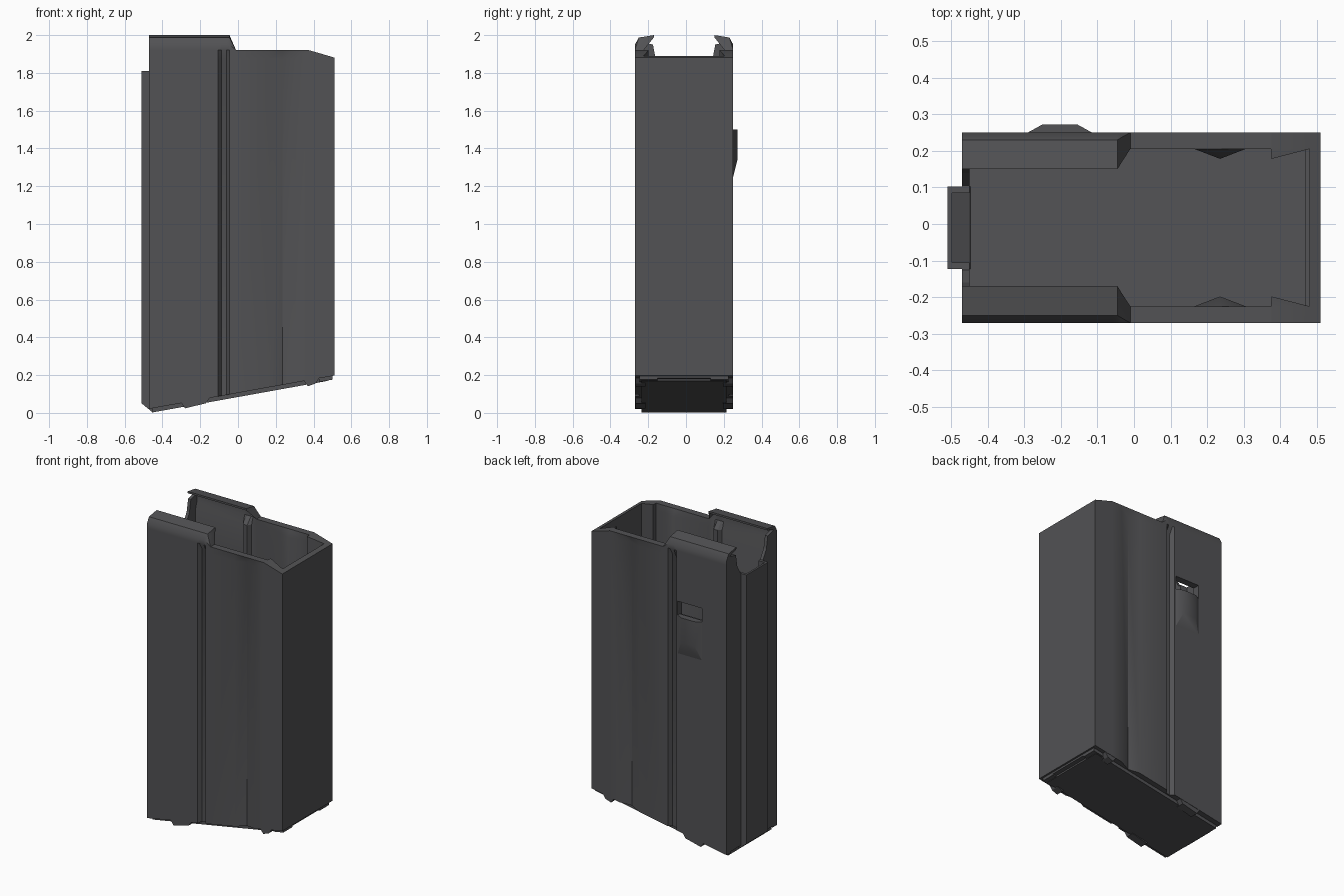
import bpy
import bmesh
import math
from mathutils import Vector

cube = bpy.data.objects.get("Cube")
if cube:
    bpy.data.objects.remove(cube, do_unlink=True)

CY = -0.01      # middle of the body in y
HALF = 0.26     # half of the body depth
WALL = 0.045    # side wall thickness


def make_material(name, rgb):
    mat = bpy.data.materials.new(name)
    mat.use_nodes = True
    mat.diffuse_color = (*rgb, 1)
    mat.node_tree.nodes["Principled BSDF"].inputs["Base Color"].default_value = (*rgb, 1)
    return mat


METAL = make_material("dark grey metal", (0.085, 0.085, 0.09))


def finish(name, bm, smooth=False):
    bmesh.ops.remove_doubles(bm, verts=bm.verts, dist=0.0001)
    bmesh.ops.recalc_face_normals(bm, faces=bm.faces)
    mesh = bpy.data.meshes.new(name)
    bm.to_mesh(mesh)
    bm.free()
    mesh.materials.append(METAL)
    obj = bpy.data.objects.new(name, mesh)
    bpy.context.collection.objects.link(obj)
    if smooth:
        bpy.ops.object.select_all(action="DESELECT")
        obj.select_set(True)
        bpy.context.view_layer.objects.active = obj
        bpy.ops.object.shade_smooth_by_angle(angle=math.radians(30))
    return obj


def loft(name, loops, smooth=False):
    """Skin closed loops of equal length and cap both ends."""
    bm = bmesh.new()
    rings = [[bm.verts.new(p) for p in loop] for loop in loops]
    n = len(rings[0])
    for a, b in zip(rings, rings[1:]):
        for i in range(n):
            j = (i + 1) % n
            bm.faces.new((a[i], a[j], b[j], b[i]))
    bm.faces.new(rings[0])
    bm.faces.new(rings[-1])
    return finish(name, bm, smooth)


def prism_y(name, profile, y0, y1):
    """Extrude an (x, z) profile along y."""
    return loft(name, [[(x, CY + y, z) for x, z in profile] for y in (y0, y1)])


def bottom(x):
    return 0.025 + (x + 0.45) * 0.18


def top(x):
    return 1.92 - max(0, x - 0.38) * 0.3


def slab(name, x0, x1, y0, y1, low, high):
    """Plate that follows the sloping bottom, offset by low and high."""
    profile = [(x0, bottom(x0) + low), (x1, bottom(x1) + low),
               (x1, bottom(x1) + high), (x0, bottom(x0) + high)]
    return prism_y(name, profile, y0, y1)


def wall_section(x, groove, lip, guide, side):
    """Cross-section of one side wall; lip runs from 0 (plain rim) to 1."""
    zt, zb = top(x), bottom(x)
    zg = min(1.875, zt - 0.012)
    inner = HALF - WALL

    def mix(y, z, rim):
        return (rim + (y - rim) * lip, zt + (z - zt) * lip)

    pts = [(HALF - groove, zb), (HALF - groove, zg), (HALF, zt),
           mix(HALF, 1.95, HALF), mix(HALF - 0.02, 1.987, HALF),
           mix(HALF - 0.1, 2.0, HALF),
           mix(HALF - 0.1, 1.988, inner), mix(HALF - 0.03, 1.965, inner),
           (inner + 0.015 * lip - guide, zt),
           (inner - groove - guide, zg), (inner - groove - guide, zb)]
    return [(x, CY + side * y, z) for y, z in pts]


# Side walls with pressed grooves, feed lips and inner guide wedges
STATIONS = [  # x, groove depth, lip, guide
    (-0.47, 0, 1, 0), (-0.105, 0, 1, 0), (-0.088, 0.025, 1, 0),
    (-0.06, 0.025, 1, 0), (-0.045, 0, 1, 0), (-0.035, 0, 0.7, 0),
    (-0.01, 0, 0, 0), (0.165, 0, 0, 0), (0.235, 0.027, 0, 0),
    (0.305, 0, 0, 0), (0.374, 0, 0, 0), (0.376, 0, 0, 0.027),
    (0.48, 0, 0, 0), (0.51, 0, 0, 0)]
walls = {}
for label, side in (("front", -1), ("back", 1)):
    loops = [wall_section(*s, side) for s in STATIONS]
    walls[label] = loft(label + "_side_wall", loops, smooth=True)

# Catch window cut through the back wall
cutter = prism_y("catch_cutter", [(-0.29, 1.49), (-0.115, 1.49),
                                  (-0.115, 1.59), (-0.29, 1.59)], 0.15, 0.35)
cutter.hide_render = True
back = walls["back"]
cut = back.modifiers.new("catch_window", "BOOLEAN")
cut.object = cutter
cut.operation = "DIFFERENCE"
cut.solver = "EXACT"
bpy.context.view_layer.objects.active = back
bpy.ops.object.modifier_apply(modifier=cut.name)
bpy.data.objects.remove(cutter, do_unlink=True)

# Bulge below the catch window
bulge_loops = []
for y, x0, x1, z0 in ((0.23, -0.29, -0.115, 1.25), (0.25, -0.29, -0.115, 1.25),
                      (0.272, -0.25, -0.155, 1.34)):
    bulge_loops.append([(x0, y, z0), (x1, y, z0), (x1, y, 1.5), (x0, y, 1.5)])
loft("catch_bulge", bulge_loops, smooth=True)

# Closed end wall
inner = HALF - WALL
prism_y("end_wall", [(0.48, bottom(0.48)), (0.51, bottom(0.51)),
                     (0.51, top(0.51)), (0.48, top(0.48))], -inner, inner)

# Spine end: two corner returns with a sloped notch between the lips
for label, side in (("front", -1), ("back", 1)):
    outline = [(HALF - 0.03, 0.03), (0.1, 0.03), (0.1, 1.81), (0.115, 1.81),
               (0.15, 1.87), (0.165, 1.95), (HALF - 0.03, 1.965)]
    loft(label + "_spine_return",
         [[(x, CY + side * y, z) for y, z in outline] for x in (-0.47, -0.45)])

# Hollow spine channel
channel = [(-0.45, -0.1125), (-0.51, -0.1125), (-0.51, 0.1125), (-0.45, 0.1125),
           (-0.45, 0.095), (-0.497, 0.095), (-0.497, -0.095), (-0.45, -0.095)]
loft("spine_channel",
     [[(x, CY + y, 0.055 - (x + 0.51) * 0.6) for x, y in channel],
      [(x, CY + y, 1.81) for x, y in channel]])
prism_y("spine_foot", [(-0.51, 0.05), (-0.455, 0.005), (-0.44, 0.03),
                       (-0.45, 0.045), (-0.51, 0.075)], -0.1125, 0.1125)

# Floor, base plate and the folded tabs that hold it
slab("floor", -0.45, 0.47, -inner, inner, 0, 0.015)
slab("base_plate", -0.455, 0.475, -0.225, 0.225, -0.022, 0.002)
slab("base_plate_front_edge", 0.47, 0.5, -0.15, 0.15, -0.012, 0.004)
for label, side in (("front", -1), ("back", 1)):
    for tab, x0, x1 in (("long_tab", -0.3, -0.15), ("short_tab", 0.35, 0.43)):
        bevelled = [(x0, bottom(x0)), (x0 + 0.02, bottom(x0) - 0.028),
                    (x1 - 0.02, bottom(x1) - 0.028), (x1, bottom(x1))]
        prism_y(label + "_" + tab, bevelled, side * 0.205, side * 0.258)
    slab(label + "_corner_tab", 0.43, 0.5, side * 0.14, side * 0.235, -0.02, 0.002)
